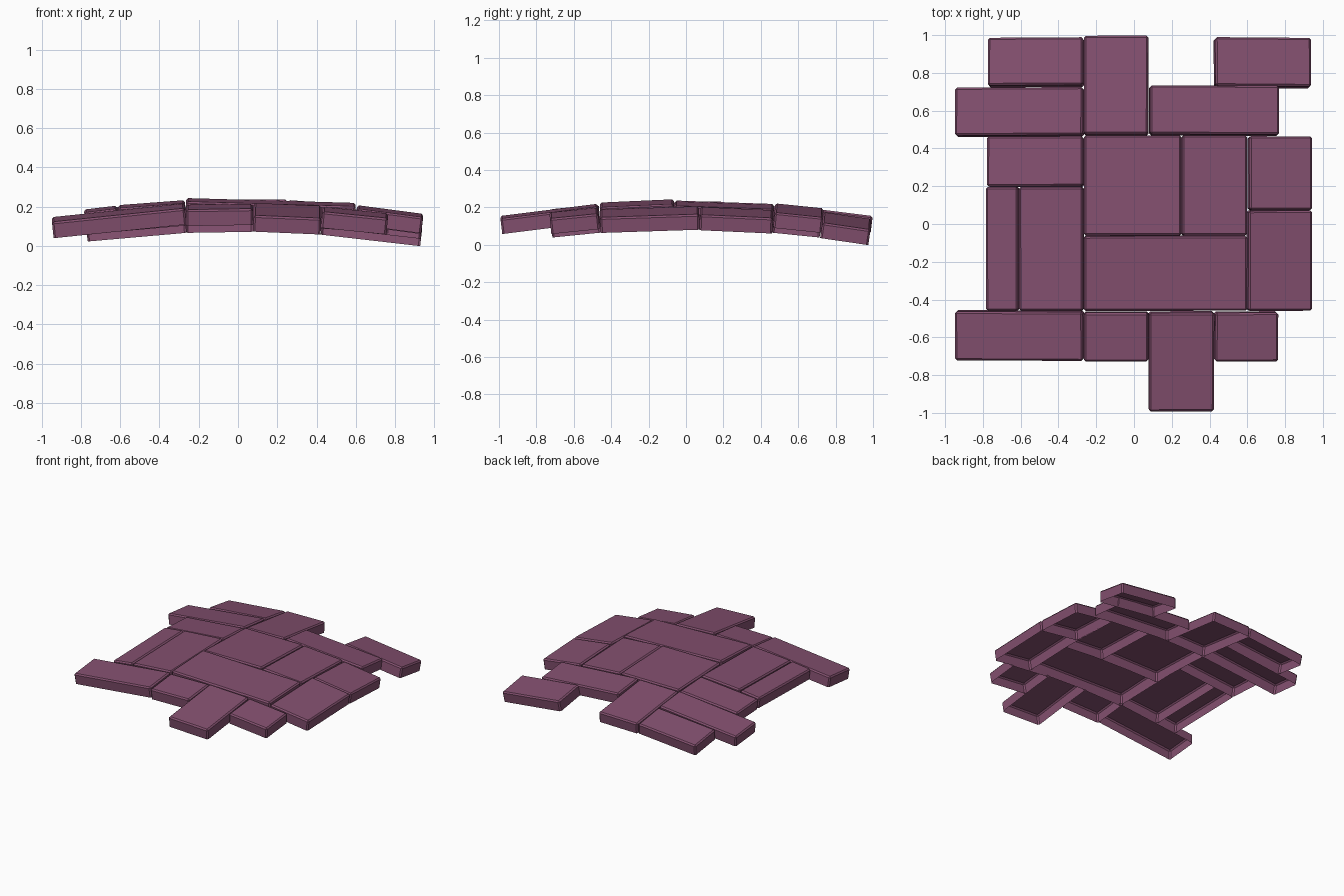
import bpy, bmesh
from mathutils import Vector, Matrix

if "Cube" in bpy.data.objects:
    bpy.data.objects.remove(bpy.data.objects["Cube"])

mat = bpy.data.materials.new("plum")
mat.diffuse_color = (0.23, 0.08, 0.16, 1)
mat.use_nodes = True
mat.node_tree.nodes["Principled BSDF"].inputs["Base Color"].default_value = mat.diffuse_color

PEAK, CURVE, WALL, BEVEL = 0.222, 0.085, 0.083, 0.010

# Footprints of the tiles: x0, x1, y0, y1
TILES = [
    (-0.775, -0.27, 0.735, 0.99), (-0.265, 0.075, 0.475, 1.0), (0.43, 0.94, 0.73, 0.99),
    (-0.95, -0.27, 0.47, 0.725), (0.085, 0.77, 0.475, 0.735), (-0.78, -0.27, 0.2, 0.465),
    (-0.265, 0.25, -0.06, 0.47), (0.255, 0.6, -0.06, 0.47), (0.61, 0.945, 0.075, 0.465),
    (-0.785, -0.615, -0.46, 0.195), (-0.61, -0.27, -0.46, 0.195), (-0.265, 0.6, -0.46, -0.065),
    (0.605, 0.945, -0.46, 0.07), (-0.95, -0.27, -0.725, -0.465), (-0.265, 0.075, -0.73, -0.47),
    (0.08, 0.425, -0.995, -0.47), (0.43, 0.765, -0.73, -0.47),
]


def tile(i, x0, x1, y0, y1):
    cx, cy = (x0 + x1) / 2, (y0 + y1) / 2
    bm = bmesh.new()
    bmesh.ops.create_cube(bm, size=1)
    bmesh.ops.scale(bm, vec=(x1 - x0, y1 - y0, WALL), verts=bm.verts)
    bmesh.ops.translate(bm, vec=(0, 0, -WALL / 2), verts=bm.verts)
    # Hollow underside
    bm.faces.ensure_lookup_table()
    bmesh.ops.delete(bm, geom=[f for f in bm.faces if f.normal.z < -0.5], context='FACES_ONLY')
    # Softened rim and corners
    edges = [e for e in bm.edges if not e.is_boundary]
    bmesh.ops.bevel(bm, geom=edges, offset=BEVEL, segments=1, profile=0.5, affect='EDGES')
    # Lay the tile on the shallow dome
    n = Vector((2 * CURVE * cx, 2 * CURVE * cy, 1)).normalized()
    rot = Vector((0, 0, 1)).rotation_difference(n).to_matrix().to_4x4()
    z = PEAK - CURVE * (cx * cx + cy * cy)
    bm.transform(Matrix.Translation((cx, cy, z)) @ rot)
    me = bpy.data.meshes.new(f"roof_tile_{i:02d}")
    bm.to_mesh(me)
    bm.free()
    me.materials.append(mat)
    ob = bpy.data.objects.new(me.name, me)
    bpy.context.collection.objects.link(ob)
    return ob


tiles = [tile(i + 1, *t) for i, t in enumerate(TILES)]

# Rest the lowest corner on the ground
low = min(v.co.z for o in tiles for v in o.data.vertices)
for o in tiles:
    o.data.transform(Matrix.Translation((0, 0, -low)))
